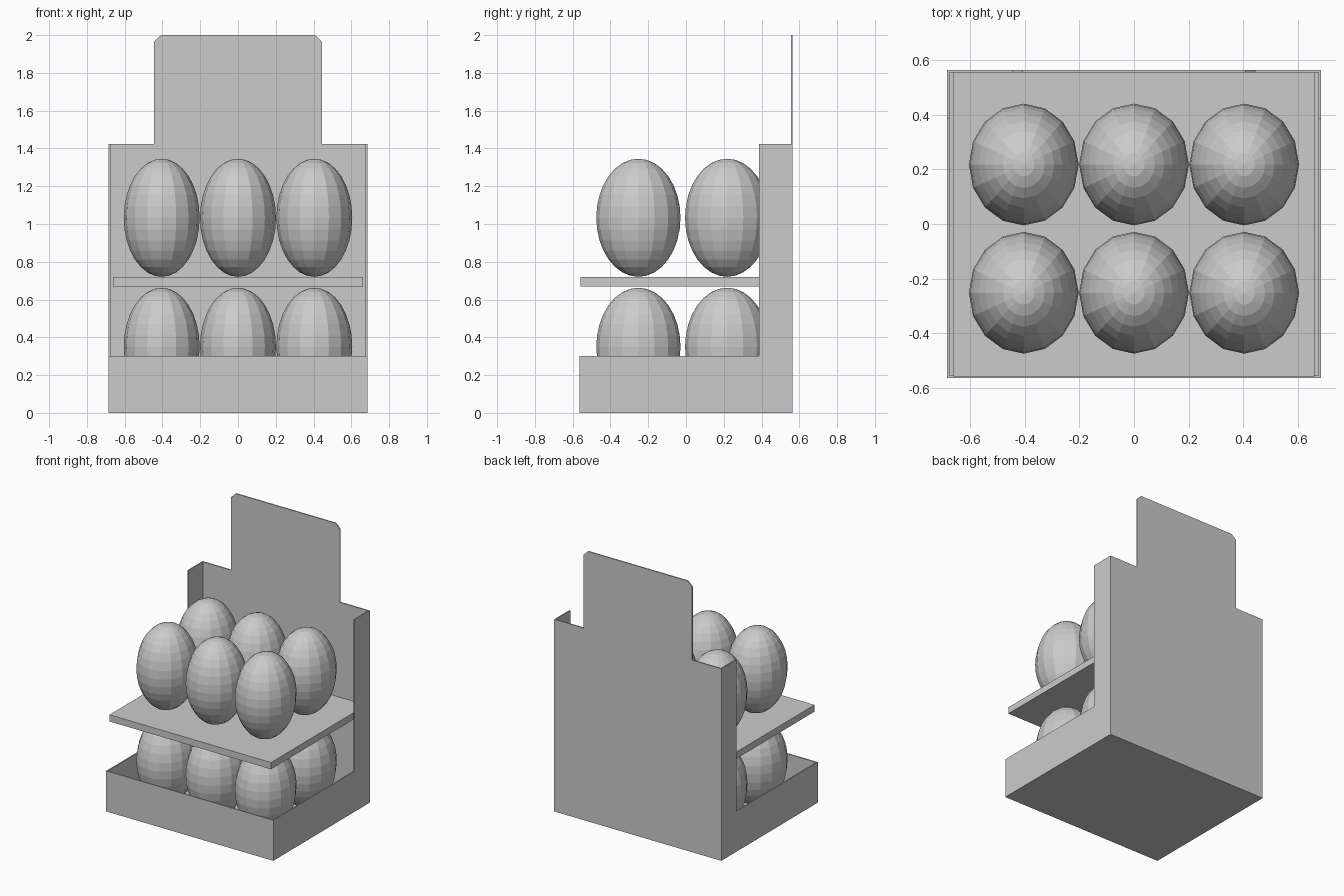
import bpy, bmesh

if "Cube" in bpy.data.objects:
    bpy.data.objects.remove(bpy.data.objects["Cube"])

X, Y = 0.685, 0.565          # half width and half depth of the carton
LIP, BACK, TOP = 0.30, 1.423, 2.0
WING = 0.387                 # front edge of the tall side wings


def new_object(name, bm):
    mesh = bpy.data.meshes.new(name)
    bm.to_mesh(mesh)
    bm.free()
    ob = bpy.data.objects.new(name, mesh)
    bpy.context.collection.objects.link(ob)
    return ob


# Folded carton: floor, front lip, L-shaped sides and back with header card
bm = bmesh.new()


def panel(points):
    bm.faces.new([bm.verts.new(p) for p in points])


panel([(-X, -Y, 0), (X, -Y, 0), (X, Y, 0), (-X, Y, 0)])
panel([(-X, -Y, 0), (X, -Y, 0), (X, -Y, LIP), (-X, -Y, LIP)])
for s in (-X, X):
    panel([(s, y, z) for y, z in ((-Y, 0), (Y, 0), (Y, BACK), (WING, BACK),
                                  (WING, LIP), (-Y, LIP))])
half = [(X, 0), (X, BACK), (0.445, BACK), (0.445, 1.965), (0.408, TOP)]
panel([(x, Y, z) for x, z in half] + [(-x, Y, z) for x, z in reversed(half)])
bmesh.ops.remove_doubles(bm, verts=bm.verts, dist=0.0001)
bmesh.ops.recalc_face_normals(bm, faces=bm.faces)
# make the shell face outward, so the thickness grows inward
bm.normal_update()
floor = min(bm.faces, key=lambda f: f.calc_center_median().z)
if floor.normal.z > 0:
    bmesh.ops.reverse_faces(bm, faces=bm.faces)
carton = new_object("display_carton", bm)
mod = carton.modifiers.new("card_thickness", 'SOLIDIFY')
mod.thickness = 0.009
mod.offset = -1
mod.use_even_offset = True

# Middle shelf
bm = bmesh.new()
bmesh.ops.create_cube(bm, size=1)
bmesh.ops.scale(bm, vec=(1.324, 1.114, 0.05), verts=bm.verts)
shelf = new_object("shelf", bm)
shelf.location = (0, -0.002, 0.695)

# Eggs: two layers of two rows of three, sharing one faceted mesh
bm = bmesh.new()
bmesh.ops.create_uvsphere(bm, u_segments=16, v_segments=16, radius=1)
bmesh.ops.scale(bm, vec=(0.201, 0.223, 0.3125), verts=bm.verts)
egg = new_object("egg", bm)
spots = [(x, y, z) for z in (0.35, 1.033) for y in (-0.252, 0.218)
         for x in (-0.404, 0, 0.404)]
for i, spot in enumerate(spots):
    ob = egg
    if i:
        ob = egg.copy()
        bpy.context.collection.objects.link(ob)
    ob.name = f"egg_{i + 1}"
    ob.location = spot
